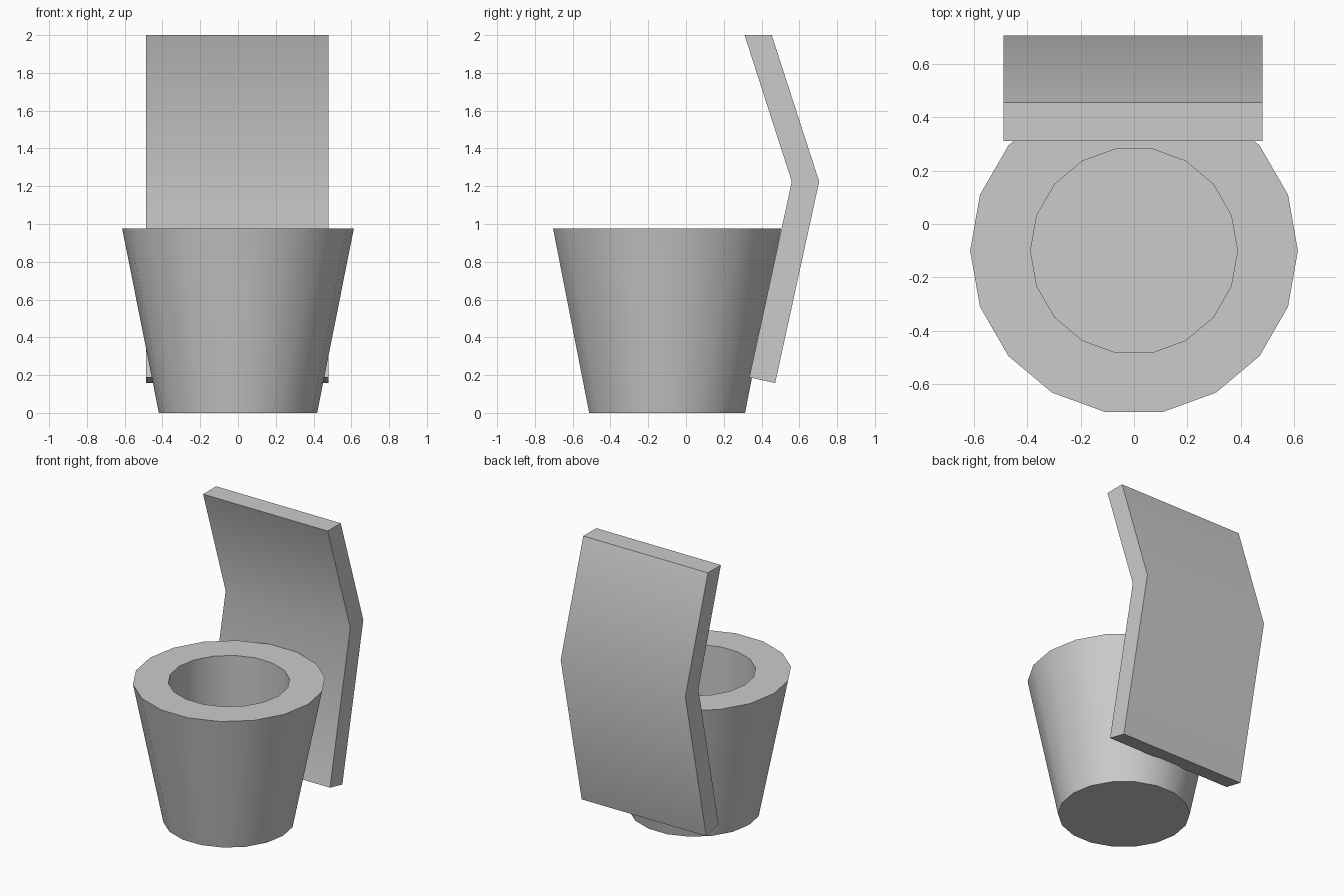
import bpy, bmesh
from math import cos, sin, tau, radians

if "Cube" in bpy.data.objects:
    bpy.data.objects.remove(bpy.data.objects["Cube"])

SIDES = 18


def ring(bm, radius, z, cy=-0.10):
    return [bm.verts.new((radius * cos(tau * i / SIDES), cy + radius * sin(tau * i / SIDES), z))
            for i in range(SIDES)]


def finish(bm, name):
    bmesh.ops.recalc_face_normals(bm, faces=bm.faces)
    mesh = bpy.data.meshes.new(name)
    bm.to_mesh(mesh)
    bm.free()
    obj = bpy.data.objects.new(name, mesh)
    bpy.context.collection.objects.link(obj)
    bpy.ops.object.select_all(action='DESELECT')
    obj.select_set(True)
    bpy.context.view_layer.objects.active = obj
    bpy.ops.object.shade_smooth_by_angle(angle=radians(35))
    return obj


# Tapered bowl with a straight-walled hollow: bottom, rim, hole edge, hole floor
bm = bmesh.new()
rings = [ring(bm, r, z) for r, z in ((0.419, 0), (0.613, 0.975), (0.387, 0.975), (0.387, 0.33))]
for a, b in zip(rings, rings[1:]):
    for i in range(SIDES):
        j = (i + 1) % SIDES
        bm.faces.new((a[i], a[j], b[j], b[i]))
bm.faces.new(rings[0])
bm.faces.new(rings[-1])
finish(bm, "bowl")

# Bent back panel: side profile (y, z) swept across x
profile = [(0.31, 2.0), (0.454, 2.0), (0.705, 1.225), (0.472, 0.158), (0.335, 0.188), (0.56, 1.225)]
bm = bmesh.new()
left, right = [[bm.verts.new((x, y, z)) for y, z in profile] for x in (-0.488, 0.48)]
n = len(profile)
for i in range(n):
    j = (i + 1) % n
    bm.faces.new((left[i], left[j], right[j], right[i]))
for side in (left, right):
    # two quads per side, split at the bend
    bm.faces.new((side[0], side[1], side[2], side[5]))
    bm.faces.new((side[5], side[2], side[3], side[4]))
finish(bm, "back_panel")
